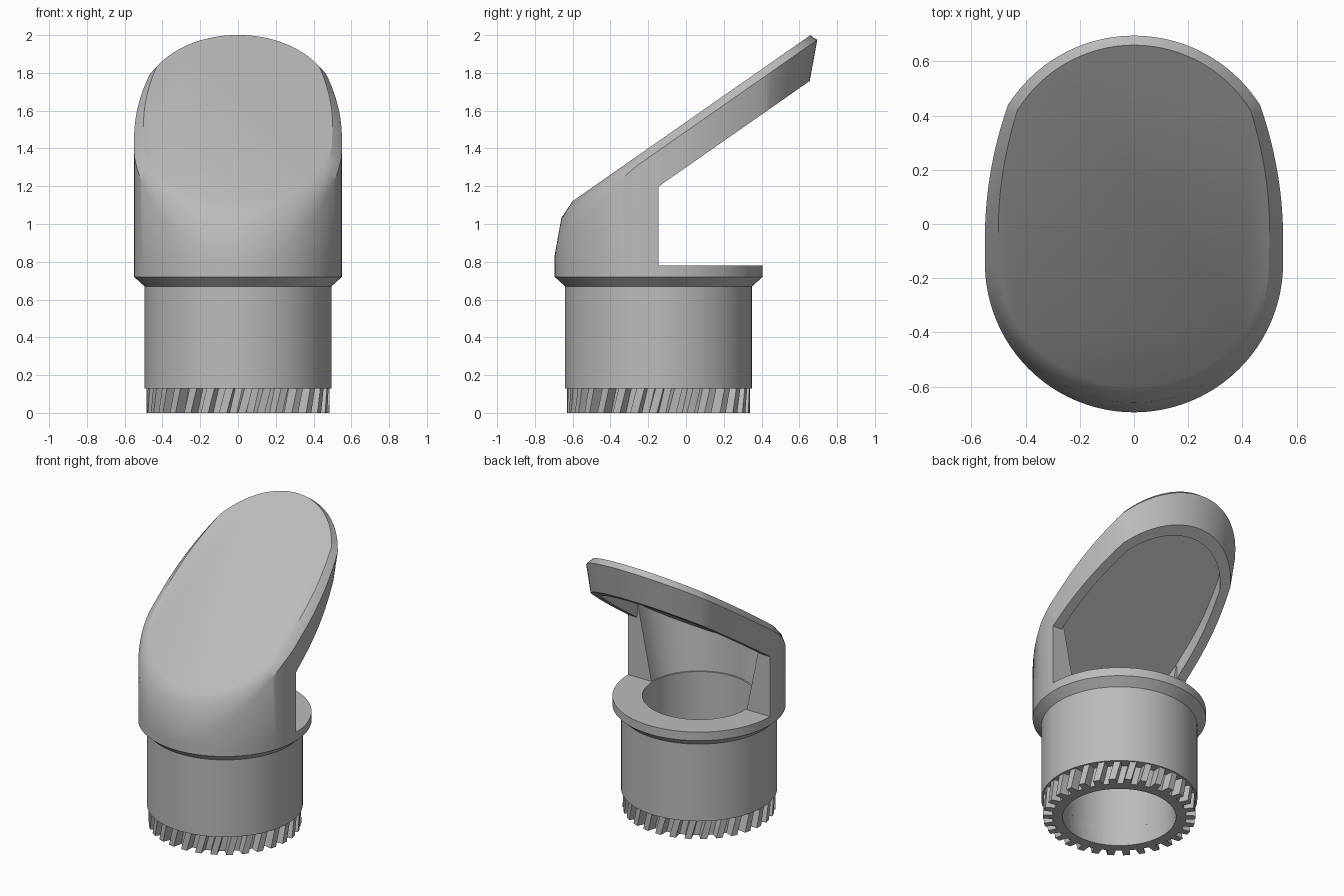
import bpy, bmesh
from math import sin, cos, pi, hypot

if "Cube" in bpy.data.objects:
    bpy.data.objects.remove(bpy.data.objects["Cube"])

grey = bpy.data.materials.new("plain_grey")
grey.use_nodes = True
grey.diffuse_color = (0.5, 0.5, 0.5, 1)
grey.node_tree.nodes["Principled BSDF"].inputs["Base Color"].default_value = (0.5, 0.5, 0.5, 1)

AXIS = -0.145      # y of the tube axis
R = 0.55           # flange and hood radius
BORE = 0.36
FLOOR = 0.78       # top of the flange


def clamp(v):
    return max(0.0, min(1.0, v))


def loft(name, rings, closed, angle=30):
    """Join equal-length rings; either loop back to the first or cap both ends."""
    bm = bmesh.new()
    loops = [[bm.verts.new(p) for p in ring] for ring in rings]
    pairs = list(zip(loops, loops[1:]))
    if closed:
        pairs.append((loops[-1], loops[0]))
    n = len(loops[0])
    for a, b in pairs:
        for i in range(n):
            j = (i + 1) % n
            bm.faces.new((a[i], a[j], b[j], b[i]))
    if not closed:
        bm.faces.new(loops[0])
        bm.faces.new(loops[-1])
    bmesh.ops.remove_doubles(bm, verts=bm.verts, dist=0.0004)
    bmesh.ops.recalc_face_normals(bm, faces=bm.faces)
    mesh = bpy.data.meshes.new(name)
    bm.to_mesh(mesh)
    bm.free()
    mesh.materials.append(grey)
    ob = bpy.data.objects.new(name, mesh)
    bpy.context.collection.objects.link(ob)
    bpy.ops.object.select_all(action="DESELECT")
    ob.select_set(True)
    bpy.context.view_layer.objects.active = ob
    bpy.ops.object.shade_smooth_by_angle(angle=angle * pi / 180)
    return ob


def circle(r, z, n=96):
    return [(r * cos(2 * pi * i / n), AXIS + r * sin(2 * pi * i / n), z) for i in range(n)]


# Tube with tapered flange
profile = [(BORE, 0.13), (0.495, 0.13), (0.495, 0.67), (R, 0.72), (R, FLOOR), (BORE, FLOOR)]
loft("tube_and_flange", [circle(r, z) for r, z in profile], True)

# Helical toothed ring at the foot
TEETH = 30


def gear_ring(z, outer):
    pts = []
    for t in range(TEETH):
        for frac, r in ((0, 0.425), (0.42, 0.425), (0.5, 0.485), (0.92, 0.485)):
            a = 2 * pi * (t + frac) / TEETH + 0.55 * z
            r = r if outer else BORE
            pts.append((r * cos(a), AXIS + r * sin(a), z))
    return pts


loft("toothed_ring", [gear_ring(0, False), gear_ring(0, True),
                      gear_ring(0.13, True), gear_ring(0.13, False)], True, 20)

# Hood plan outline: flared sides, rounded tip, round front; (x, y, is_visor)
half = []
for i in range(17):
    y = AXIS + 0.585 * i / 16
    half.append((R - 0.085 * (max(0, y + 0.05) / 0.49) ** 2, y))
for i in range(1, 21):
    a = 0.565 + (pi / 2 - 0.565) * i / 20
    half.append((R * cos(a), -AXIS + R * sin(a)))
outline = [(x, y, True) for x, y in half]
outline += [(-x, y, True) for x, y in reversed(half[:-1])]
outline += [(R * cos(pi + pi * i / 48), AXIS + R * sin(pi + pi * i / 48), False) for i in range(49)]


def slope(y):
    return 1.54 + 0.698 * y


def inset(p, d):
    cy = max(AXIS, min(-AXIS, p[1]))
    k = 1 - d / hypot(p[0], p[1] - cy)
    return p[0] * k, cy + (p[1] - cy) * k


def hood_ring(inset_fn, drop_fn, foot=False):
    """One ring: inset from the outline, then dropped below the sloping top."""
    ring = []
    for p in outline:
        front = clamp((-0.25 - p[1]) / 0.445) ** 1.5
        tip = clamp((p[1] - AXIS) / 0.84)
        x, y = inset(p, inset_fn(front, tip, p[2]))
        z = FLOOR if foot and not p[2] else slope(y) - drop_fn(front)
        ring.append((x, y, z))
    return ring


# Hood: top face, bevel, outer wall, underside rim, inner wall, ceiling
loft("hood", [
    hood_ring(lambda f, t, v: 0.052 + 0.043 * f - 0.017 * t, lambda f: 0),
    hood_ring(lambda f, t, v: 0.02 + 0.015 * f, lambda f: 0.025 + 0.023 * f),
    hood_ring(lambda f, t, v: 0, lambda f: 0.05 + 0.17 * f),
    hood_ring(lambda f, t, v: 0.04 * t if v else 0, lambda f: 0.24, True),
    hood_ring(lambda f, t, v: 0.07 + 0.035 * t if v else R - BORE - 0.01, lambda f: 0.24, True),
    hood_ring(lambda f, t, v: 0.075 + 0.035 * t + 0.1 * f, lambda f: 0.14),
], False)
